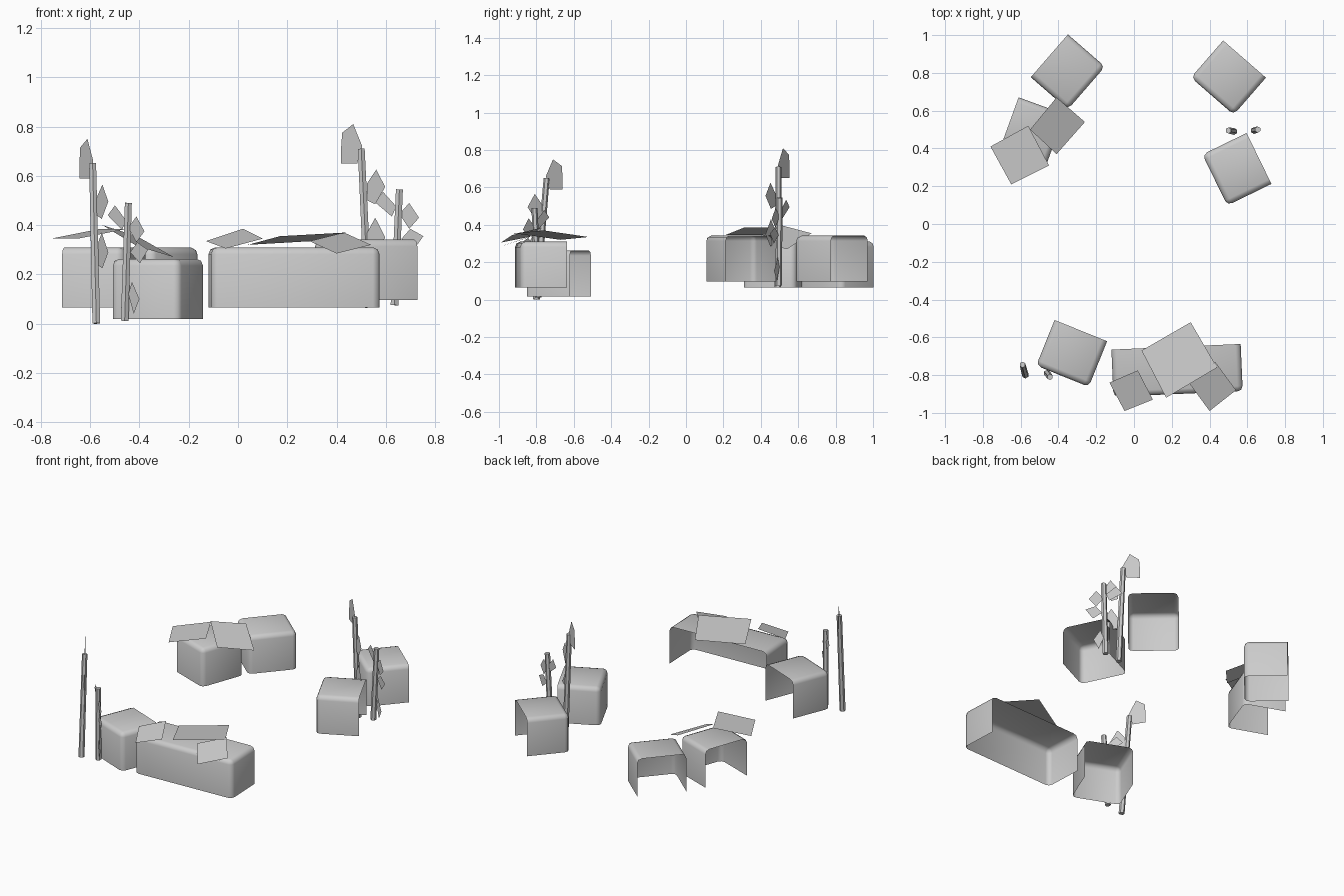
import bpy, bmesh, math
from mathutils import Vector, Matrix

if "Cube" in bpy.data.objects:
    bpy.data.objects.remove(bpy.data.objects["Cube"])


def make_object(name, bm, smooth=False):
    mesh = bpy.data.meshes.new(name)
    bm.to_mesh(mesh)
    bm.free()
    obj = bpy.data.objects.new(name, mesh)
    bpy.context.collection.objects.link(obj)
    if smooth:
        bpy.ops.object.select_all(action='DESELECT')
        obj.select_set(True)
        bpy.context.view_layer.objects.active = obj
        bpy.ops.object.shade_smooth_by_angle(angle=math.radians(50))
    return obj


# Hollow block: front, two sides and top; open at the back and underneath
def block(name, x, y, z, width, depth, facing, height=0.245):
    bm = bmesh.new()
    bmesh.ops.create_cube(bm, size=1)
    bm.normal_update()
    bmesh.ops.delete(bm, geom=[f for f in bm.faces
                               if f.normal.z < -0.5 or f.normal.x < -0.5],
                     context='FACES')
    bmesh.ops.scale(bm, vec=(depth, width, height), verts=bm.verts)
    bmesh.ops.bevel(bm, geom=[e for e in bm.edges if len(e.link_faces) == 2],
                    offset=0.028, segments=2, profile=0.5, affect='EDGES')
    bmesh.ops.transform(bm, verts=bm.verts,
                        matrix=Matrix.Translation((x, y, z + height / 2))
                        @ Matrix.Rotation(math.radians(facing), 4, 'Z'))
    make_object(name, bm, True)


def sheet(name, polygons):
    bm = bmesh.new()
    for poly in polygons:
        bm.faces.new([bm.verts.new(p) for p in poly])
    make_object(name, bm)


# Leaning six-sided stalk
def stalk(name, base, top, radius=0.018):
    base, top = Vector(base), Vector(top)
    axis = top - base
    bm = bmesh.new()
    bmesh.ops.create_cone(bm, cap_ends=True, segments=6, radius1=radius,
                          radius2=radius * 0.9, depth=axis.length)
    rot = Vector((0, 0, 1)).rotation_difference(axis).to_matrix().to_4x4()
    bmesh.ops.transform(bm, verts=bm.verts,
                        matrix=Matrix.Translation((base + top) / 2) @ rot)
    make_object(name, bm)


# Flat leaves standing in one vertical plane through the stalk
def leaves(name, top, slope, shapes):
    along = Vector((1, slope, 0)).normalized()
    sheet(name, [[Vector(top) + along * u + Vector((0, 0, v)) for u, v in s]
                 for s in shapes])


# Blocks
block("block_back_left", -0.35, 0.805, 0.065, 0.30, 0.26, -41)
block("block_mid_left", -0.54, 0.485, 0.065, 0.30, 0.26, -20)
block("block_front_left", -0.33, -0.685, 0.018, 0.30, 0.26, -112)
block("block_back_right", 0.50, 0.775, 0.097, 0.30, 0.26, -131)
block("block_mid_right", 0.545, 0.29, 0.097, 0.30, 0.26, -154)
block("long_block_front", 0.228, -0.775, 0.065, 0.685, 0.25, -87.5)

# Loose sheets lying on the blocks
sheet("sheet_left", [[(-.76, .41, .345), (-.65, .21, .345),
                      (-.45, .31, .385), (-.56, .52, .385)]])
sheet("sheet_left_tilted", [[(-.55, .50, .40), (-.41, .37, .315),
                             (-.26, .54, .27), (-.41, .67, .355)]])
sheet("sheet_front_large", [[(.30, -.52, .335), (.04, -.67, .32),
                             (.17, -.92, .355), (.44, -.76, .37)]])
sheet("sheet_front_left", [[(.02, -.775, .385), (-.13, -.84, .335),
                            (-.05, -.99, .305), (.10, -.93, .345)]])
sheet("sheet_front_right", [[(.43, -.73, .37), (.29, -.84, .335),
                             (.40, -.99, .285), (.54, -.88, .32)]])

# Leaf outlines, measured from the stalk top
TALL = [
    [(-.095, .065), (-.04, .10), (.005, .01), (-.02, -.06), (-.1, -.06), (-.1, .01)],
    [(.03, -.14), (.075, -.085), (.12, -.155), (.07, -.225), (.03, -.21)],
    [(.03, -.34), (.07, -.28), (.12, -.36), (.075, -.425), (.03, -.41)],
]
SHORT = [
    [(-.115, -.05), (-.075, -.01), (-.014, -.07), (-.035, -.11)],
    [(0, -.10), (.045, -.055), (.09, -.115), (.045, -.16)],
    [(.01, -.20), (.05, -.16), (.11, -.19), (.065, -.245)],
    [(0, -.37), (.02, -.32), (.062, -.39), (.03, -.45)],
]

# Two pairs of stalks
for name, base, top, slope, shapes in [
    ("tall_right", (.53, .49, .065), (.50, .495, .71), -.72, TALL),
    ("short_right", (.635, .495, .075), (.655, .50, .545), -.53, SHORT),
    ("tall_left", (-.575, -.80, .001), (-.59, -.745, .65), -1.6, TALL),
    ("short_left", (-.46, -.79, .012), (-.445, -.81, .49), -.95, SHORT),
]:
    stalk("stalk_" + name, base, top)
    leaves("leaves_" + name, top, slope, shapes)
